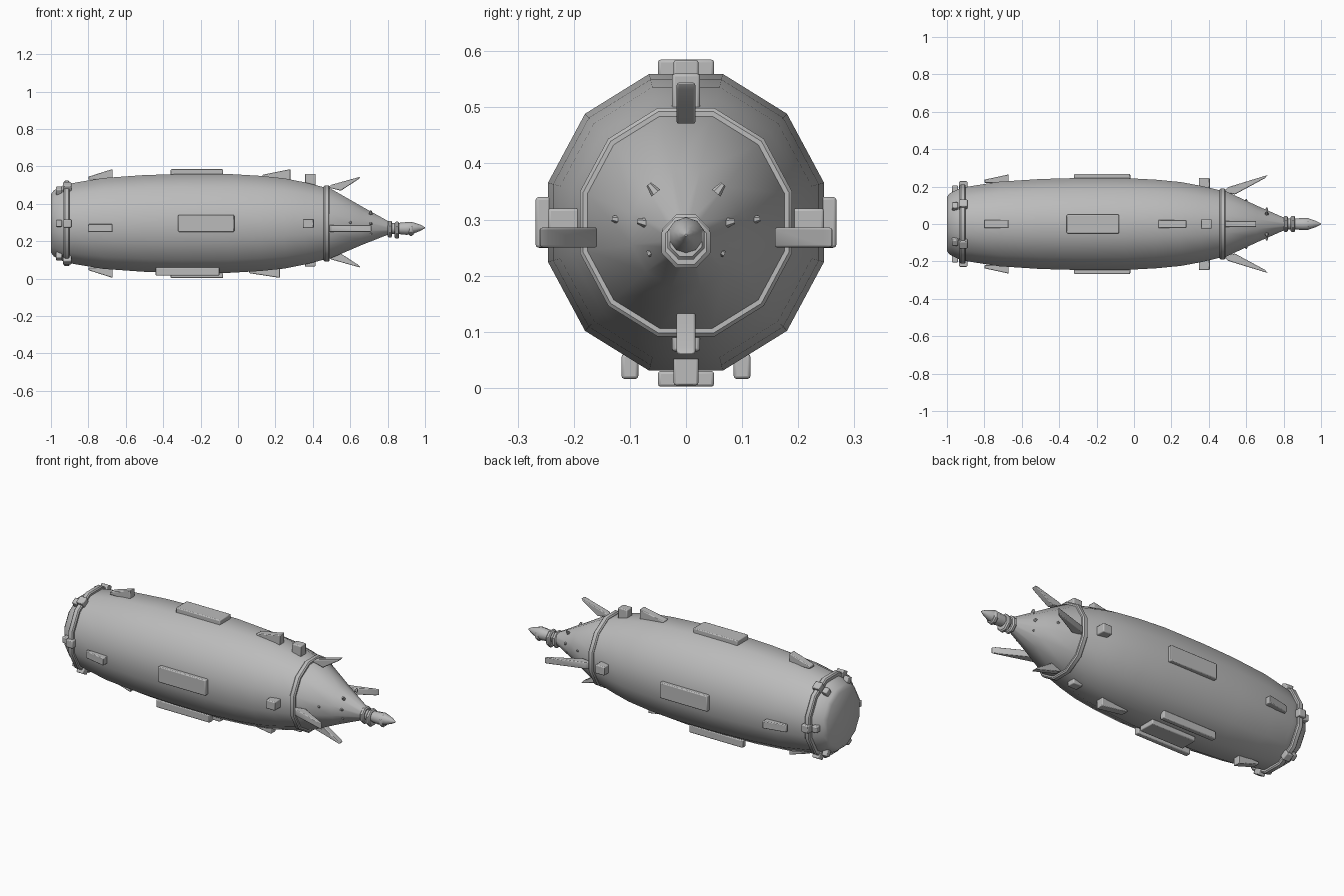
import bpy, bmesh
from math import sin, cos, pi, radians
from mathutils import Matrix, Vector

cube = bpy.data.objects.get("Cube")
if cube:
    bpy.data.objects.remove(cube)

CZ, TALL = 0.295, 1.075   # hull axis height, vertical stretch

grey = bpy.data.materials.new("hull grey")
grey.use_nodes = True
grey.diffuse_color = (0.5, 0.5, 0.5, 1)
grey.node_tree.nodes["Principled BSDF"].inputs["Base Color"].default_value = (0.5, 0.5, 0.5, 1)


def finish(name, bm, bevel=0, angle=40):
    bmesh.ops.recalc_face_normals(bm, faces=bm.faces)
    mesh = bpy.data.meshes.new(name)
    bm.to_mesh(mesh)
    bm.free()
    mesh.materials.append(grey)
    ob = bpy.data.objects.new(name, mesh)
    bpy.context.collection.objects.link(ob)
    if bevel:
        mod = ob.modifiers.new("Bevel", 'BEVEL')
        mod.width, mod.segments = bevel, 2
    bpy.ops.object.select_all(action='DESELECT')
    ob.select_set(True)
    bpy.context.view_layer.objects.active = ob
    bpy.ops.object.shade_smooth_by_angle(angle=radians(angle))
    return ob


def loft(name, profile, sides=12, tall=TALL, closed=False, angle=40):
    """Rings of (x, radius, centre height) joined along x."""
    bm = bmesh.new()
    rings = []
    for x, r, zc in profile:
        rings.append([bm.verts.new((x, r * cos((i + .5) * 2 * pi / sides),
                                    zc + tall * r * sin((i + .5) * 2 * pi / sides)))
                      for i in range(sides)])
    pairs = list(zip(rings, rings[1:]))
    if closed:
        pairs.append((rings[-1], rings[0]))
    else:
        bm.faces.new(rings[0])
        bm.faces.new(rings[-1])
    for a, b in pairs:
        for i in range(sides):
            j = (i + 1) % sides
            bm.faces.new((a[i], a[j], b[j], b[i]))
    return finish(name, bm, angle=angle)


def box(name, lo, hi, bevel=0.005, turn=0):
    """Box between two corners, turned about the x axis through its centre."""
    lo, hi = Vector(lo), Vector(hi)
    bm = bmesh.new()
    bmesh.ops.create_cube(bm, size=1)
    bm.transform(Matrix.Translation((lo + hi) / 2) @ Matrix.Rotation(turn, 4, 'X')
                 @ Matrix.Diagonal((*(hi - lo), 1)))
    return finish(name, bm, bevel)


def fin(name, outline, width, direction, centre, bevel=0.004):
    """Extruded (x, radius) outline, standing out along direction."""
    out = Vector(direction)
    side = Vector((1, 0, 0)).cross(out) * width / 2
    bm = bmesh.new()
    caps = [[bm.verts.new(Vector((x, 0, centre)) + out * r + side * s) for x, r in outline]
            for s in (-1, 1)]
    bm.faces.new(caps[0])
    bm.faces.new(caps[1])
    n = len(outline)
    for i in range(n):
        j = (i + 1) % n
        bm.faces.new((caps[0][i], caps[0][j], caps[1][j], caps[1][i]))
    return finish(name, bm, bevel)


# Hull and tapered front
loft("hull", [(x, r, CZ) for x, r in (
    (-1, .15), (-.985, .17), (-.93, .198), (-.87, .21), (-.72, .234), (-.5, .249), (-.3, .2545),
    (-.05, .2545), (.12, .245), (.25, .232), (.36, .211), (.47, .184))])
loft("front_cone", [(.47, .184, CZ), (.49, .182, CZ), (.66, .1, .283), (.82, .027, .27)])


def band(name, x0, x1, inner, outer):
    c = .006
    loft(name, [(x0, inner, CZ), (x0, outer - c, CZ), (x0 + c, outer, CZ),
                (x1 - c, outer, CZ), (x1, outer - c, CZ), (x1, inner, CZ)], closed=True)


band("front_band", .458, .49, .17, .196)
band("rear_band", -.932, -.9, .19, .22)

# Stepped drill at the nose
loft("nose_shaft", [(.8, .03, .268), (.86, .03, .268), (.9, .034, .268), (.925, .034, .27),
                    (.955, .024, .271), (.98, .014, .272), (1, .002, .272)], sides=10, tall=1)
for i, (x, r, z) in enumerate(((.812, .046, .264), (.85, .047, .259), (.925, .036, .264))):
    loft(f"nose_collar_{i + 1}", [(x - .012, r * .85, z), (x - .006, r, z),
                                  (x + .006, r, z), (x + .012, r * .85, z)], sides=8, tall=1.05)

# Bolt pairs around the rear rim
for i in range(6):
    a = i * pi / 3
    y, z = cos(a), TALL * sin(a)
    for name, x, r, s in (("rim_bolt", -.957, .188, .018), ("band_bolt", -.913, .207, .022)):
        c = Vector((x, y * r, CZ + z * r))
        h = Vector((.016 if name == "rim_bolt" else .022, s, s))
        box(f"{name}_{i + 1}", c - h, c + h, turn=a)

# Plates, rails and blocks
for name, s in (("left", 1), ("right", -1)):
    ya, yb = sorted((s * .235, s * .268))
    box(f"side_plate_{name}", (-.32, ya, .25), (-.02, yb, .34))
    ya, yb = sorted((s * .185, s * .246))
    box(f"side_block_{name}", (.347, ya, .27), (.405, yb, .32))
    box(f"belly_rail_{name}", (-.44, s * .1 - .015, .016), (-.1, s * .1 + .015, .06))
box("top_plate", (-.36, -.05, .55), (-.08, .05, .585))
box("bottom_plate", (-.36, -.05, .002), (-.08, .05, .03))
box("top_block", (.357, -.025, .49), (.415, .025, .56))
box("bottom_block", (.357, -.025, .065), (.415, .025, .12))

# Wedges and splayed front blades
UP, DOWN, LEFT, RIGHT = (0, 0, 1), (0, 0, -1), (0, 1, 0), (0, -1, 0)
for name, d in (("top", UP), ("bottom", DOWN)):
    fin(f"rear_wedge_{name}", [(-.8, .235), (-.8, .25), (-.67, .291), (-.67, .235)], .042, d, CZ)
    fin(f"front_blade_{name}", [(.48, .185), (.5, .2), (.655, .243), (.645, .23), (.55, .168)],
        .034, d, .302)
for name, d in (("left", LEFT), ("right", RIGHT)):
    fin(f"rear_wedge_{name}", [(-.8, .22), (-.8, .237), (-.67, .265), (-.67, .22)], .042, d, .27)
    fin(f"front_blade_{name}", [(.48, .17), (.5, .196), (.715, .262), (.7, .245), (.54, .158)],
        .036, d, .268)
fin("middle_wedge_top", [(.13, .23), (.13, .26), (.28, .29), (.28, .22)], .044, UP, CZ)
fin("middle_wedge_bottom", [(.06, .24), (.06, .266), (.225, .291), (.225, .23)], .044, DOWN, CZ)

# Small studs on the front cone
for s in (-1, 1):
    for i, (x, y, z) in enumerate(((.6, .122, .3), (.71, .077, .295), (.71, .06, .355), (.71, .06, .243))):
        bm = bmesh.new()
        bmesh.ops.create_cone(bm, cap_ends=True, segments=6, radius1=.01, radius2=.005, depth=.02)
        bm.transform(Matrix.Translation((x, s * y, z))
                     @ Vector((0, s * y, z - .28)).to_track_quat('Z', 'Y').to_matrix().to_4x4())
        finish(f"cone_stud_{i + 1}_{'left' if s > 0 else 'right'}", bm)
